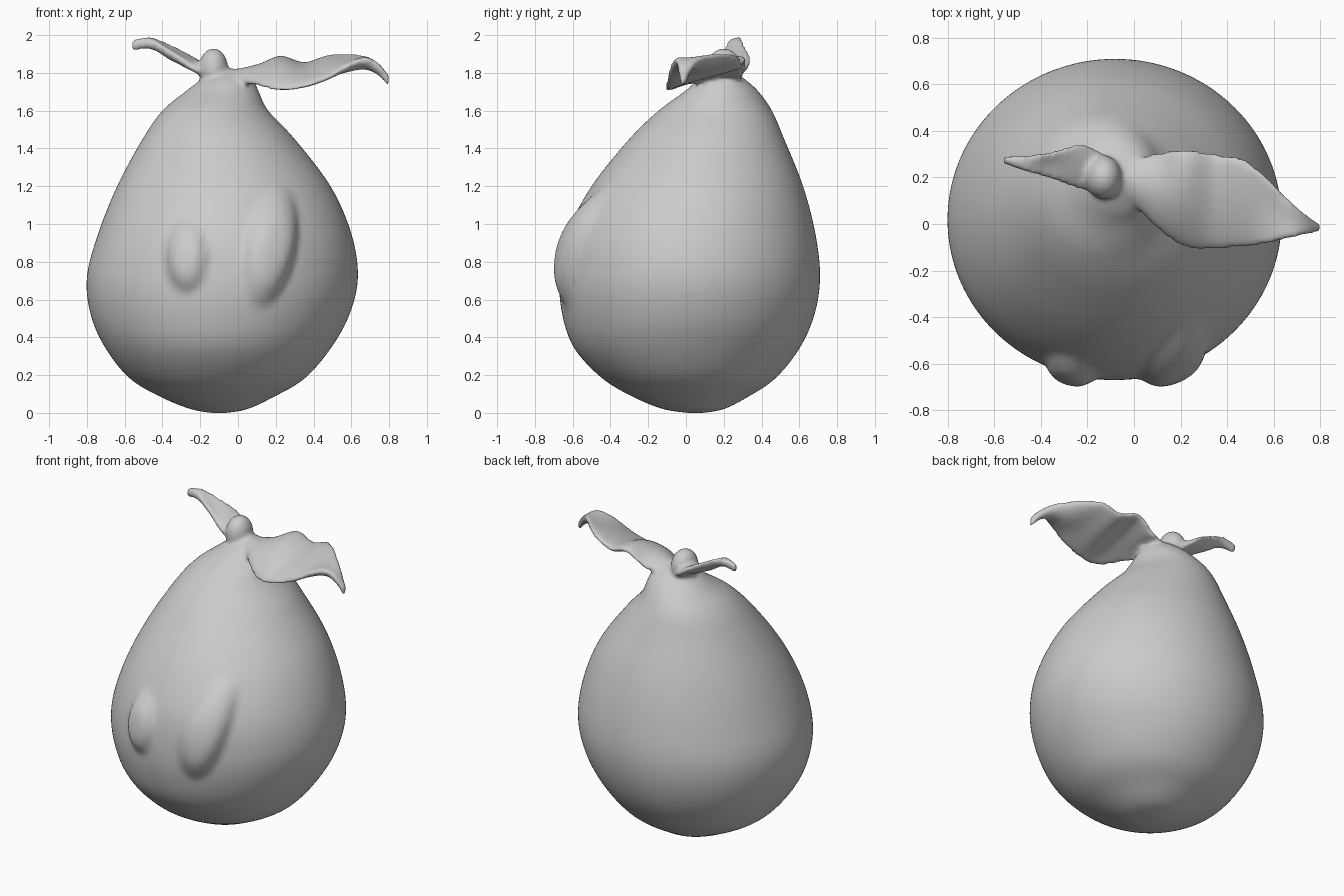
import bpy, bmesh, math
from mathutils import Matrix

if "Cube" in bpy.data.objects:
    bpy.data.objects.remove(bpy.data.objects["Cube"])


def resample(rows, steps):
    """Smooth Catmull-Rom interpolation through rows of equal length."""
    out = []
    for i in range(len(rows) - 1):
        p = [rows[max(0, min(len(rows) - 1, i + k))] for k in (-1, 0, 1, 2)]
        for s in range(steps):
            t = s / steps
            out.append([0.5 * (2 * b + (c - a) * t + (2 * a - 5 * b + 4 * c - d) * t * t
                               + (3 * b - a - 3 * c + d) * t ** 3) for a, b, c, d in zip(*p)])
    return out + [list(rows[-1])]


def loft(name, rings):
    """Skin closed rings and cap both ends."""
    bm = bmesh.new()
    vr = [[bm.verts.new(p) for p in r] for r in rings]
    n = len(vr[0])
    for a, b in zip(vr, vr[1:]):
        for i in range(n):
            bm.faces.new((a[i], a[(i + 1) % n], b[(i + 1) % n], b[i]))
    bm.faces.new(vr[0])
    bm.faces.new(vr[-1])
    bmesh.ops.recalc_face_normals(bm, faces=bm.faces)
    return finish(name, bm)


def finish(name, bm):
    me = bpy.data.meshes.new(name)
    bm.to_mesh(me)
    bm.free()
    ob = bpy.data.objects.new(name, me)
    bpy.context.collection.objects.link(ob)
    return ob


# Front bumps: centre x, centre z, half width, half height, tilt, height
BUMPS = [(-0.27, 0.83, 0.12, 0.21, 0.0, 0.055), (0.17, 0.88, 0.15, 0.34, 0.15, 0.065)]


def bump(x, z):
    h = 0
    for cx, cz, rx, rz, tilt, amp in BUMPS:
        r2 = ((x - cx - tilt * (z - cz)) / rx) ** 2 + ((z - cz) / rz) ** 2
        if r2 < 1:
            h += amp * (1 - r2 * r2) ** 2
    return h


# Pear-shaped body: height, left, right, front, back
profile = [
    (0.0, -0.14, -0.06, 0.01, 0.09), (0.02, -0.25, 0.05, -0.12, 0.20),
    (0.08, -0.40, 0.18, -0.27, 0.32), (0.18, -0.57, 0.35, -0.44, 0.47),
    (0.34, -0.70, 0.49, -0.59, 0.60), (0.52, -0.78, 0.59, -0.655, 0.68),
    (0.72, -0.80, 0.635, -0.67, 0.71), (0.95, -0.74, 0.60, -0.63, 0.685),
    (1.20, -0.64, 0.49, -0.50, 0.62), (1.45, -0.505, 0.30, -0.30, 0.52),
    (1.60, -0.40, 0.16, -0.145, 0.455), (1.70, -0.28, 0.11, -0.01, 0.385),
    (1.76, -0.20, 0.08, 0.06, 0.32), (1.81, -0.12, 0.0, 0.14, 0.25)]
rings = []
for z, xl, xr, yf, yb in resample(profile, 8):
    ring = []
    for i in range(128):
        a = 2 * math.pi * i / 128
        c, s = math.cos(a), math.sin(a)
        x, y = (xl + xr) / 2 + (xr - xl) / 2 * c, (yf + yb) / 2 + (yb - yf) / 2 * s
        h = bump(x, z) if s < 0 else 0
        ring.append((x + h * c, y + h * s, z))
    rings.append(ring)
body = loft("fruit_body", rings)


def leaf(name, stations, thick):
    """Stations: x, front y, back y, then z of front edge, middle and back edge."""
    rings = []
    for x, yf, yb, zf, zm, zb in resample(stations, 6):
        top, low = [], []
        for i in range(17):
            t = i / 16
            z = zf * (1 - t) * (1 - 2 * t) + 4 * zm * t * (1 - t) + zb * t * (2 * t - 1)
            h = thick * (0.25 + 0.75 * math.sin(math.pi * t) ** 0.5) / 2
            y = yf + (yb - yf) * t
            top.append((x, y, z + h))
            low.append((x, y, z - h))
        rings.append(top + low[::-1])
    return loft(name, rings)


# Large wavy leaf to the right
big = leaf("large_leaf", [
    (-0.08, 0.12, 0.28, 1.77, 1.79, 1.76), (0.0, 0.08, 0.28, 1.76, 1.79, 1.77),
    (0.10, -0.02, 0.305, 1.74, 1.81, 1.79), (0.22, -0.10, 0.32, 1.71, 1.83, 1.87),
    (0.35, -0.105, 0.30, 1.73, 1.80, 1.84), (0.47, -0.10, 0.28, 1.77, 1.83, 1.88),
    (0.57, -0.085, 0.20, 1.83, 1.84, 1.89), (0.67, -0.06, 0.10, 1.87, 1.85, 1.88),
    (0.74, -0.045, 0.04, 1.84, 1.82, 1.84), (0.80, -0.035, 0.0, 1.76, 1.755, 1.76)], 0.065)

# Small upturned leaf to the left
small = leaf("small_leaf", [
    (-0.56, 0.26, 0.29, 1.945, 1.945, 1.95), (-0.46, 0.225, 0.295, 1.96, 1.955, 1.975),
    (-0.36, 0.195, 0.31, 1.91, 1.90, 1.945), (-0.25, 0.155, 0.34, 1.83, 1.85, 1.88),
    (-0.18, 0.14, 0.33, 1.80, 1.82, 1.83), (-0.10, 0.15, 0.28, 1.78, 1.79, 1.78)], 0.06)

# Rounded stem knob
bm = bmesh.new()
bmesh.ops.create_uvsphere(bm, u_segments=32, v_segments=20, radius=1, matrix=Matrix.Translation(
    (-0.13, 0.20, 1.82)) @ Matrix.Diagonal((0.078, 0.095, 0.11, 1)))
knob = finish("stem_knob", bm)

# Fuse all parts into one soft sculpted skin
for ob in (body, big, small, knob):
    ob.select_set(True)
bpy.context.view_layer.objects.active = body
bpy.ops.object.join()
body.name = "leafy_fruit"
rm = body.modifiers.new("fuse", 'REMESH')
rm.mode = 'VOXEL'
rm.voxel_size = 0.013
rm.use_smooth_shade = True
sm = body.modifiers.new("soften", 'SMOOTH')
sm.factor = 0.5
sm.iterations = 6
